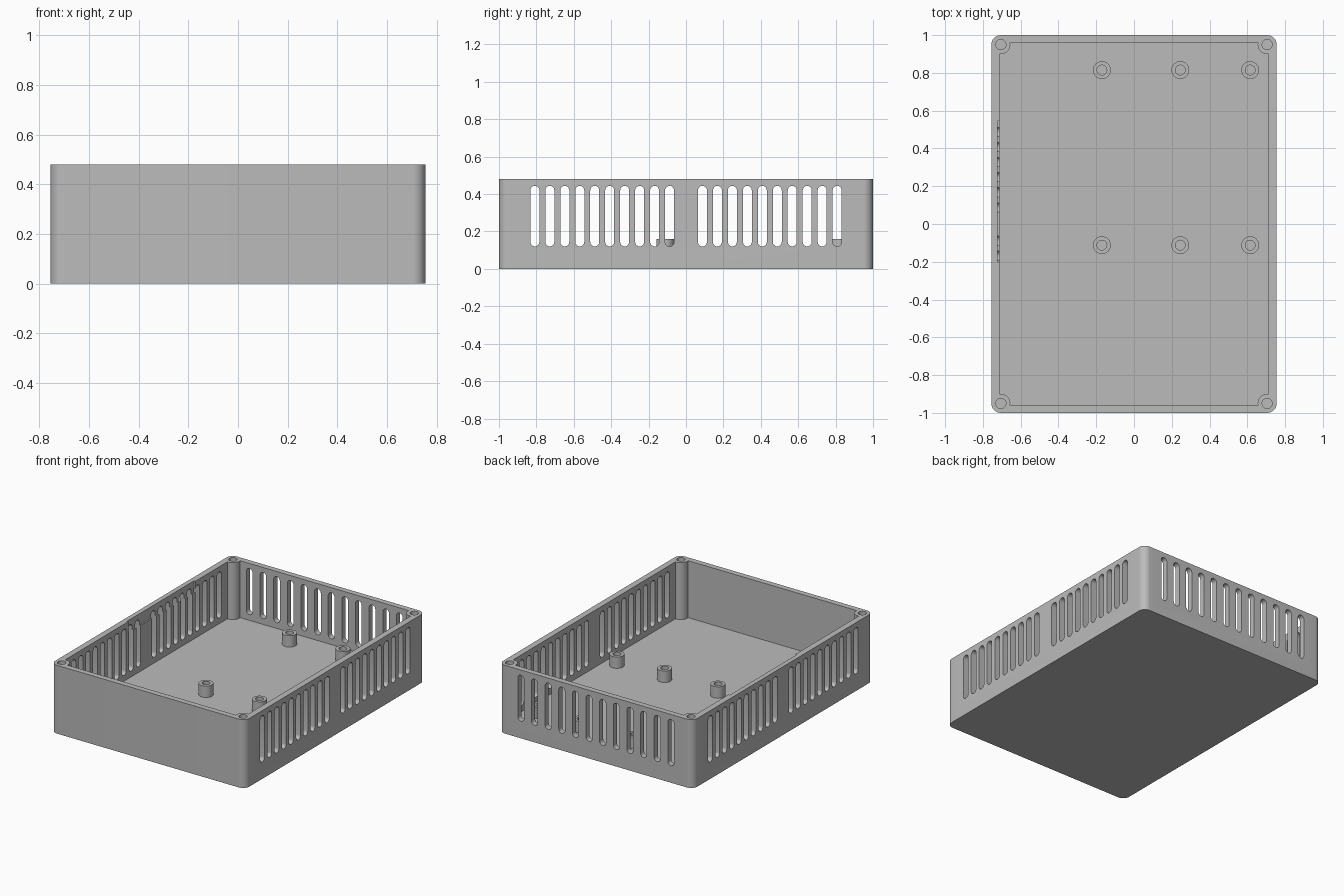
import bpy, bmesh
from math import pi, sin, cos, asin
from mathutils import Vector

default = bpy.data.objects.get("Cube")
if default:
    bpy.data.objects.remove(default, do_unlink=True)

HX, HY, HEIGHT, FLOOR = 0.755, 1.0, 0.48, 0.08
IX, IY = 0.712, 0.96                 # inner faces of the walls
CORNER = 0.05                        # corner and screw post radius
PX, PY = HX - CORNER, HY - CORNER    # screw post centres
SLOT_R, SLOT_LOW, SLOT_HIGH = 0.024, 0.12, 0.444

grey = bpy.data.materials.new("plain grey")
grey.use_nodes = True
grey.diffuse_color = (0.5, 0.5, 0.5, 1)
grey.node_tree.nodes["Principled BSDF"].inputs["Base Color"].default_value = (0.5, 0.5, 0.5, 1)


def arc(cx, cy, r, start, end, steps):
    angles = [start + (end - start) * i / steps for i in range(steps + 1)]
    return [(cx + r * cos(a), cy + r * sin(a)) for a in angles]


def four_corners(quarter):
    """Mirror one corner's points round all four corners."""
    back = quarter[::-1]
    return (quarter + [(-x, y) for x, y in back]
            + [(-x, -y) for x, y in quarter] + [(x, -y) for x, y in back])


def prism(bm, points, direction):
    """Extrude a closed 3D outline along a direction."""
    face = bm.faces.new([bm.verts.new(p) for p in points])
    moved = bmesh.ops.extrude_face_region(bm, geom=[face])["geom"]
    verts = [v for v in moved if isinstance(v, bmesh.types.BMVert)]
    bmesh.ops.translate(bm, verts=verts, vec=Vector(direction))


def upright(bm, outline, z0, z1):
    prism(bm, [(x, y, z0) for x, y in outline], (0, 0, z1 - z0))


def circle(x, y, r):
    return arc(x, y, r, 0, 2 * pi, 32)[:-1]


def finish(bm, name):
    bmesh.ops.recalc_face_normals(bm, faces=bm.faces[:])
    mesh = bpy.data.meshes.new(name)
    bm.to_mesh(mesh)
    bm.free()
    mesh.materials.append(grey)
    obj = bpy.data.objects.new(name, mesh)
    bpy.context.collection.objects.link(obj)
    return obj


def select(obj):
    bpy.ops.object.select_all(action="DESELECT")
    obj.select_set(True)
    bpy.context.view_layer.objects.active = obj


def cut(obj, bm):
    cutter = finish(bm, "cutter")
    cutter.hide_render = True
    mod = obj.modifiers.new("cut", "BOOLEAN")
    mod.operation, mod.solver, mod.object = "DIFFERENCE", "EXACT", cutter
    select(obj)
    bpy.ops.object.modifier_apply(modifier=mod.name)
    bpy.data.objects.remove(cutter, do_unlink=True)


def smooth(obj):
    select(obj)
    bpy.ops.object.shade_smooth_by_angle(angle=pi / 6)


# Rounded outer block
bm = bmesh.new()
upright(bm, four_corners(arc(PX, PY, CORNER, 0, pi / 2, 10)), 0, HEIGHT)
box = finish(bm, "enclosure_box")

# Cavity, leaving a round screw post in each corner
bm = bmesh.new()
post = arc(PX, PY, CORNER, 1.5 * pi + asin((IX - PX) / CORNER),
           pi - asin((IY - PY) / CORNER), 14)
upright(bm, four_corners(post), FLOOR, HEIGHT + 0.1)
cut(box, bm)

# Vent slots: two groups through both sides, one row through the back
slot = (arc(0, SLOT_HIGH - SLOT_R, SLOT_R, 0, pi, 10)
        + arc(0, SLOT_LOW + SLOT_R, SLOT_R, pi, 2 * pi, 10))
bm = bmesh.new()
for side in (-1, 1):
    for i in range(10):
        y = side * (0.088 + 0.08 * i)
        prism(bm, [(-0.9, y + u, z) for u, z in slot], (1.8, 0, 0))
for i in range(12):
    x = (i - 5.5) * 0.106
    prism(bm, [(x + u, 0.9, z) for u, z in slot], (0, 0.2, 0))
cut(box, bm)

# Shallow recess along the top of one side wall
bm = bmesh.new()
upright(bm, [(-0.722, -0.2), (-0.65, -0.2), (-0.65, 0.545), (-0.722, 0.545)],
        0.4, HEIGHT + 0.1)
cut(box, bm)

# Screw holes in the corner posts
bm = bmesh.new()
for x in (-PX, PX):
    for y in (-PY, PY):
        upright(bm, circle(x, y, 0.027), 0.16, HEIGHT + 0.1)
cut(box, bm)
smooth(box)

# Hollow standoffs on the floor
for row, y in (("front", -0.112), ("back", 0.815)):
    for place, x in (("right", -0.17), ("middle", 0.245), ("left", 0.615)):
        bm = bmesh.new()
        upright(bm, circle(x, y, 0.047), FLOOR - 0.01, 0.16)
        standoff = finish(bm, f"standoff_{row}_{place}")
        bm = bmesh.new()
        upright(bm, circle(x, y, 0.026), FLOOR, 0.2)
        cut(standoff, bm)
        smooth(standoff)
